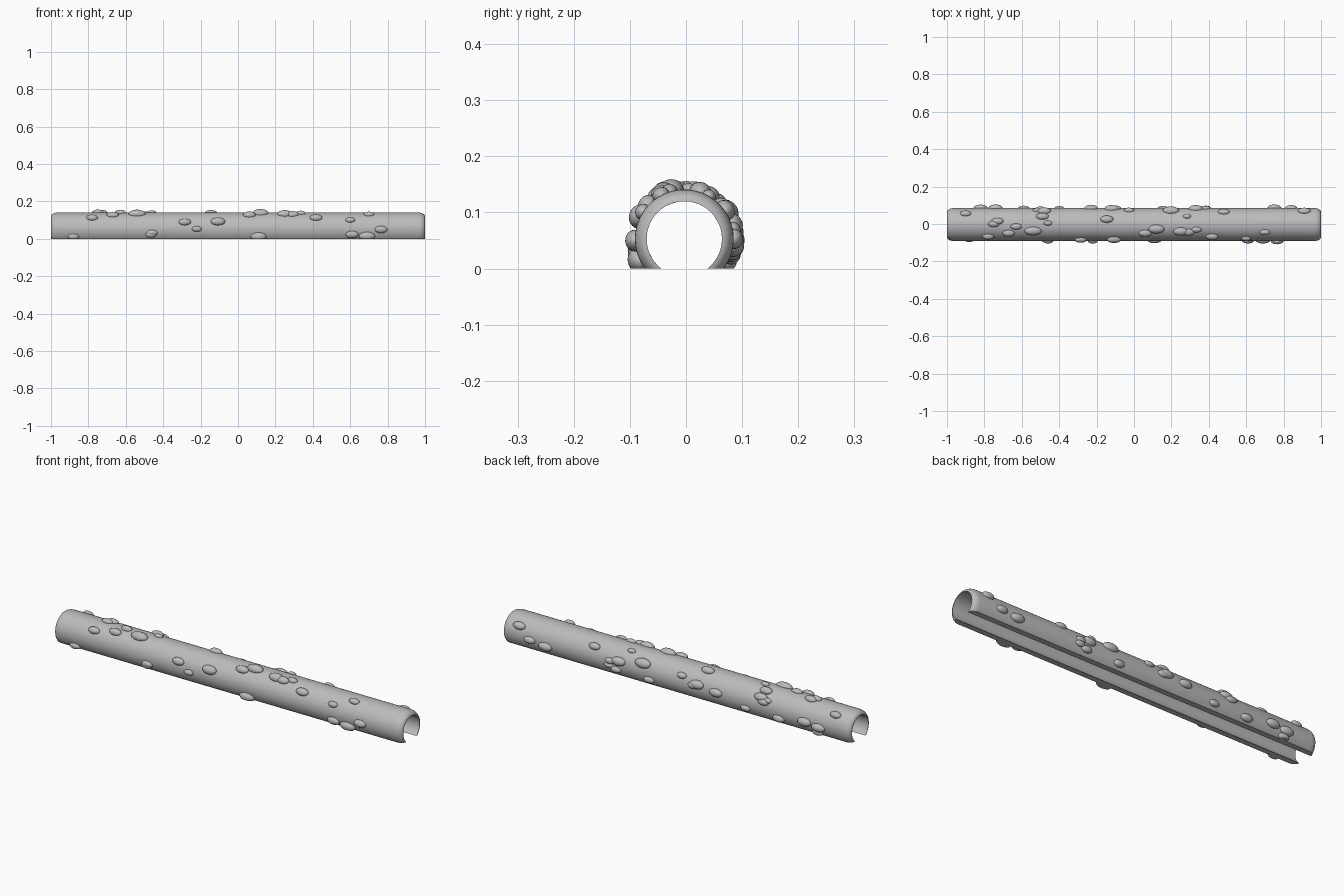
import bpy, bmesh, math
from mathutils import Matrix

cube = bpy.data.objects.get("Cube")
if cube:
    bpy.data.objects.remove(cube, do_unlink=True)

AXIS_Y, AXIS_Z = -0.003, 0.053
OUTER, INNER = 0.088, 0.067
SIDES = 64

grey = bpy.data.materials.new("plain grey")
grey.use_nodes = True
GREY = (0.5, 0.5, 0.5, 1)
grey.diffuse_color = GREY
grey.node_tree.nodes["Principled BSDF"].inputs["Base Color"].default_value = GREY


def finish(bm, name):
    """Cut flat at the ground, close the cut, shade smooth."""
    cut = bmesh.ops.bisect_plane(bm, geom=bm.verts[:] + bm.edges[:] + bm.faces[:],
                                 plane_co=(0, 0, 0), plane_no=(0, 0, -1), clear_outer=True)
    edges = [e for e in cut["geom_cut"] if isinstance(e, bmesh.types.BMEdge)]
    if edges:
        bmesh.ops.holes_fill(bm, edges=edges, sides=0)
    bmesh.ops.recalc_face_normals(bm, faces=bm.faces[:])
    mesh = bpy.data.meshes.new(name)
    bm.to_mesh(mesh)
    bm.free()
    mesh.materials.append(grey)
    obj = bpy.data.objects.new(name, mesh)
    bpy.context.collection.objects.link(obj)
    bpy.ops.object.select_all(action="DESELECT")
    obj.select_set(True)
    bpy.context.view_layer.objects.active = obj
    bpy.ops.object.shade_smooth_by_angle(angle=math.radians(35))


# Hollow shell: a closed profile with rounded ends, turned about the x axis
half = [(0.965 + 0.035 * math.sin(a), INNER + (OUTER - INNER) * math.cos(a))
        for a in (math.radians(15 * i) for i in range(7))]
profile = half + [(-x, r) for x, r in reversed(half)]
bm = bmesh.new()
rings = []
for i in range(SIDES):
    a = math.tau * (i + 0.5) / SIDES
    rings.append([bm.verts.new((x, AXIS_Y + r * math.sin(a), AXIS_Z + r * math.cos(a)))
                  for x, r in profile])
for i in range(SIDES):
    a, b = rings[i], rings[(i + 1) % SIDES]
    for j in range(len(profile)):
        k = (j + 1) % len(profile)
        bm.faces.new((a[j], a[k], b[k], b[j]))
finish(bm, "half_pipe_shell")

# Bumps: position along x, degrees from the top toward the front, half length
FRONT_BUMPS = [
    (-.78, 47, .031), (-.67, 32, .033), (-.63, 7, .03), (-.54, 23, .046),
    (-.46, 104, .03), (-.465, 110, .03), (-.88, 118, .03), (-.285, 65, .033),
    (-.22, 90, .026), (-.107, 63, .039), (.06, 32, .035), (.12, 16, .043),
    (.11, 118, .042), (.25, 25, .04), (.29, 28, .034), (.335, 18, .027),
    (.417, 47, .034), (.6, 57, .026), (.7, 28, .028), (.765, 92, .034),
    (.61, 110, .035), (.69, 116, .043)]
BACK_BUMPS = [
    (.91, 55, .034), (.84, 90, .032), (.75, 97, .038), (.48, 50, .031),
    (.38, 80, .027), (.33, 74, .038), (.385, 95, .026), (.345, 104, .03),
    (.283, 30, .022), (.197, 58, .044), (.155, 106, .03), (-.027, 60, .027),
    (-.145, 19, .035), (-.12, 74, .038), (-.1, 80, .03), (-.23, 82, .036),
    (-.4, 105, .028), (-.49, 30, .034), (-.48, 55, .036), (-.46, 5, .023),
    (-.5, 67, .03), (-.52, 60, .022), (-.59, 108, .033), (-.73, 12, .032),
    (-.75, 2, .03), (-.74, 92, .038), (-.82, 98, .038), (-.9, 42, .03),
    (-.81, 118, .03)]

bm = bmesh.new()
for side, bumps in ((-1, FRONT_BUMPS), (1, BACK_BUMPS)):
    for x, degrees, length in bumps:
        a = math.radians(degrees)
        place = Matrix.Translation((x, AXIS_Y + side * OUTER * math.sin(a),
                                    AXIS_Z + OUTER * math.cos(a)))
        width = min(length * 0.57, 0.024)
        place = place @ Matrix.Rotation(-side * a, 4, "X")
        place = place @ Matrix.Diagonal((length, width, width * 0.9, 1))
        bmesh.ops.create_uvsphere(bm, u_segments=20, v_segments=12, radius=1, matrix=place)
finish(bm, "surface_bumps")
